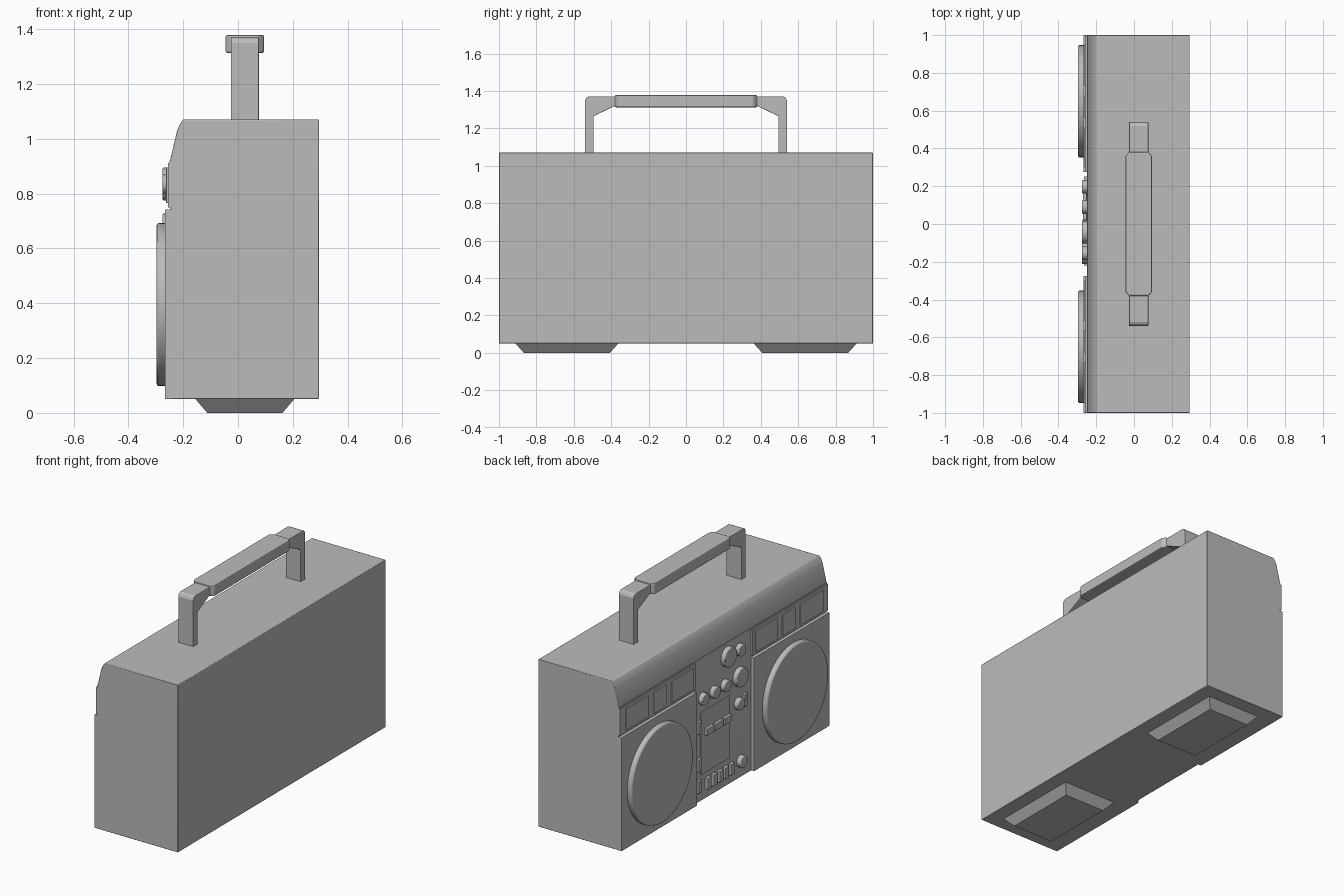
import bpy, bmesh, math
from mathutils import Matrix, Vector

cube = bpy.data.objects.get("Cube")
if cube:
    bpy.data.objects.remove(cube, do_unlink=True)

grey = bpy.data.materials.new("plain grey")
grey.use_nodes = True
grey.diffuse_color = (0.5, 0.5, 0.5, 1)
grey.node_tree.nodes["Principled BSDF"].inputs["Base Color"].default_value = (0.5, 0.5, 0.5, 1)


def finish(name, bm, bevel=0, smooth=False):
    bmesh.ops.recalc_face_normals(bm, faces=bm.faces)
    mesh = bpy.data.meshes.new(name)
    bm.to_mesh(mesh)
    bm.free()
    mesh.materials.append(grey)
    ob = bpy.data.objects.new(name, mesh)
    bpy.context.collection.objects.link(ob)
    if bevel:
        mod = ob.modifiers.new("bevel", 'BEVEL')
        mod.width, mod.segments, mod.limit_method = bevel, 2, 'ANGLE'
    if smooth:
        bpy.ops.object.select_all(action='DESELECT')
        ob.select_set(True)
        bpy.context.view_layer.objects.active = ob
        bpy.ops.object.shade_smooth_by_angle(angle=math.radians(35))
    return ob


def box(name, x, y, z, bevel=0):
    bm = bmesh.new()
    bmesh.ops.create_cube(bm, size=1)
    for v in bm.verts:
        v.co = Vector((r[0] if c < 0 else r[1] for c, r in zip(v.co, (x, y, z))))
    return finish(name, bm, bevel)


def extrude(name, points, offset, bevel=0, smooth=False):
    bm = bmesh.new()
    face = bm.faces.new([bm.verts.new(p) for p in points])
    new = bmesh.ops.extrude_face_region(bm, geom=[face])["geom"]
    bmesh.ops.translate(bm, vec=offset, verts=[g for g in new if isinstance(g, bmesh.types.BMVert)])
    return finish(name, bm, bevel, smooth)


def disc(name, y, z, radius, x_back, x_front, bevel, sides=32):
    bm = bmesh.new()
    bmesh.ops.create_cone(bm, cap_ends=True, segments=sides, radius1=radius, radius2=radius,
                          depth=x_back - x_front,
                          matrix=Matrix.Translation(((x_back + x_front) / 2, y, z))
                          @ Matrix.Rotation(math.pi / 2, 4, 'Y'))
    return finish(name, bm, bevel, True)


# Case with a sloping upper front
profile = [(0.295, 0.05), (0.295, 1.07), (-0.2, 1.07), (-0.211, 1.055), (-0.222, 1.03),
           (-0.247, 0.925), (-0.247, 0.05)]
extrude("case", [(x, -1, z) for x, z in profile], (0, 2, 0), 0.003, True)

# Lip under the slope
box("front_lip", (-0.25, -0.2), (-1, 1), (0.905, 0.92))

for s, side in ((1, "left"), (-1, "right")):
    def span(a, b):
        return tuple(sorted((s * a, s * b)))

    # Speaker panel, speaker and the display strip above it
    box(side + "_speaker_panel", (-0.267, -0.2), span(0.275, 1), (0.05, 0.742), 0.003)
    disc(side + "_speaker", s * 0.65, 0.395, 0.297, -0.25, -0.297, 0.008, 64)
    box(side + "_display_strip", (-0.256, -0.2), span(0.275, 1), (0.75, 0.912))
    for a, b in ((0.3, 0.51), (0.56, 0.68), (0.73, 0.95)):
        box(side + "_display_window", (-0.262, -0.25), span(a, b), (0.765, 0.895), 0.002)

    # Tapered foot
    bm = bmesh.new()
    bmesh.ops.create_cube(bm, size=1)
    for v in bm.verts:
        hx, hy = (0.18, 0.275) if v.co.z > 0 else (0.137, 0.23)
        v.co = (0.025 + math.copysign(hx, v.co.x), s * 0.637 + math.copysign(hy, v.co.y),
                0.05 if v.co.z > 0 else 0)
    finish(side + "_foot", bm)

    # Handle arm with an angled inner brace
    arm = [(0.54, 1.06), (0.54, 1.35), (0.533, 1.365), (0.518, 1.372), (0.36, 1.372),
           (0.36, 1.322), (0.385, 1.318), (0.495, 1.265), (0.495, 1.06)]
    extrude(side + "_handle_arm", [(-0.026, s * y, z) for y, z in arm], (0.102, 0, 0), 0.003)

# Handle grip, narrowed at its ends
grip = [(-0.045, -0.36), (-0.026, -0.38), (0.076, -0.38), (0.095, -0.36),
        (0.095, 0.36), (0.076, 0.38), (-0.026, 0.38), (-0.045, 0.36)]
extrude("handle_grip", [(x, y, 1.313) for x, y in grip], (0, 0, 0.066), 0.006)

# Control knobs
for y, z, r in ((-0.043, 0.835, 0.06), (-0.155, 0.835, 0.036), (-0.155, 0.67, 0.058),
                (0.197, 0.67, 0.036), (0.09, 0.67, 0.036), (-0.015, 0.67, 0.036),
                (-0.145, 0.51, 0.036), (-0.17, 0.15, 0.036)):
    disc("knob", y, z, r, -0.24, -0.275, 0.005)

# Cassette door and its keys
box("cassette_door", (-0.253, -0.24), (-0.06, 0.215), (0.21, 0.59), 0.002)
for y in (0.145, 0.06, -0.025):
    box("cassette_key", (-0.27, -0.24), (y - 0.036, y + 0.036), (0.44, 0.482), 0.003)

# Switches along the edges and the lower button row
for y, z in ((0.237, 0.51), (0.237, 0.28), (0.237, 0.15), (-0.205, 0.51)):
    box("switch", (-0.264, -0.24), (y - 0.015, y + 0.015), (z - 0.038, z + 0.038), 0.002)
for i in range(5):
    y = 0.15 - i * 0.056
    box("lower_button", (-0.267, -0.24), (y - 0.018, y + 0.018), (0.105, 0.175), 0.003)
